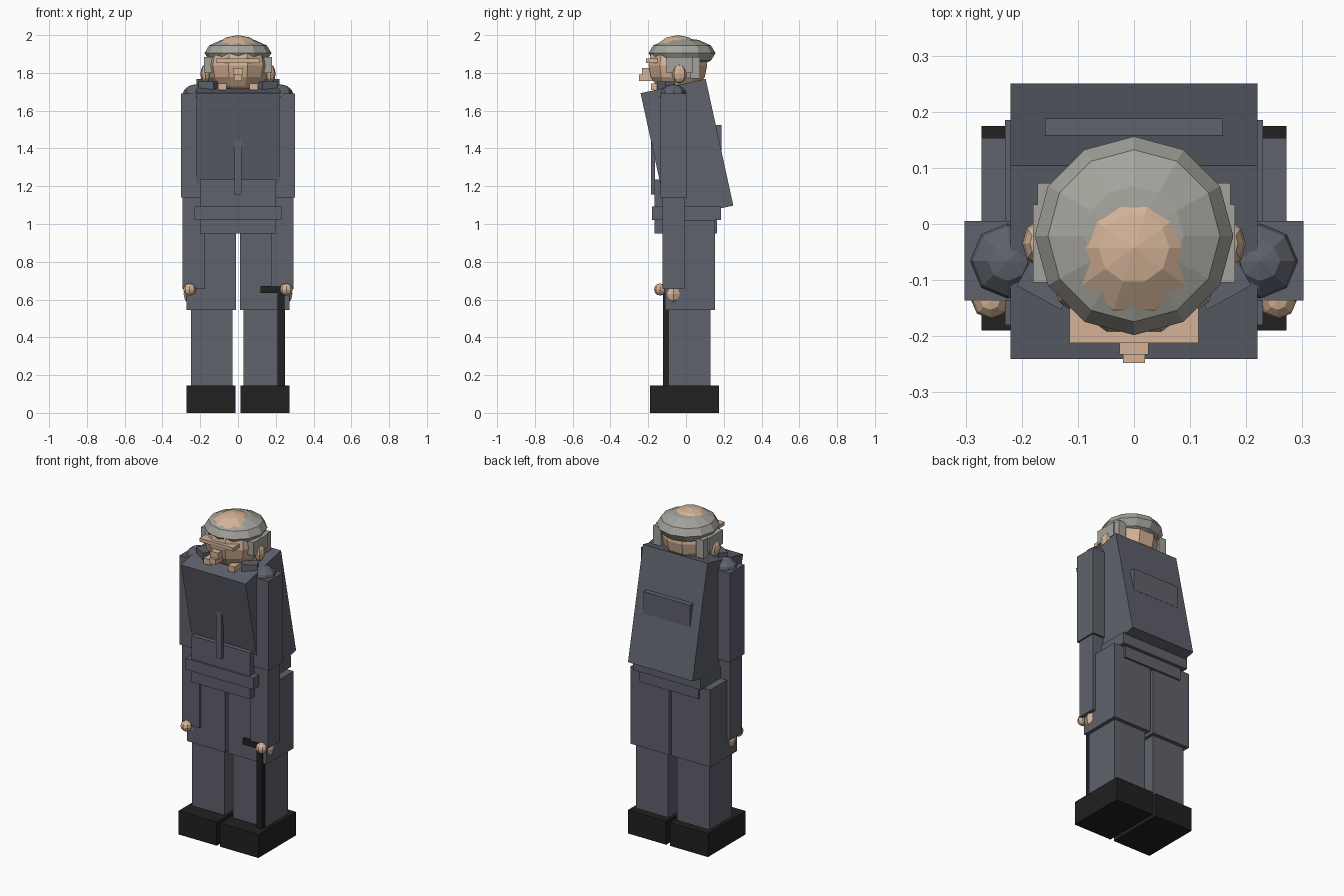
import bpy, bmesh, math
from mathutils import Matrix

if "Cube" in bpy.data.objects:
    bpy.data.objects.remove(bpy.data.objects["Cube"])


def material(name, rgb):
    m = bpy.data.materials.new(name)
    m.diffuse_color = (*rgb, 1)
    m.use_nodes = True
    m.node_tree.nodes["Principled BSDF"].inputs["Base Color"].default_value = m.diffuse_color
    return m


SUIT = material("slate_suit", (0.115, 0.122, 0.15))
SKIN = material("skin", (0.66, 0.45, 0.31))
HAIR = material("grey_hair", (0.37, 0.365, 0.33))
BLACK = material("black", (0.015, 0.015, 0.015))


def finish(name, bm, mat):
    me = bpy.data.meshes.new(name)
    bm.to_mesh(me)
    bm.free()
    me.materials.append(mat)
    ob = bpy.data.objects.new(name, me)
    bpy.context.collection.objects.link(ob)
    return ob


def box(name, mat, x, y, z):
    """Box from (min, max) ranges on each axis."""
    bm = bmesh.new()
    size = [b - a for a, b in (x, y, z)]
    mid = [(a + b) / 2 for a, b in (x, y, z)]
    bmesh.ops.create_cube(bm, size=1, matrix=Matrix.Translation(mid) @ Matrix.Diagonal((*size, 1)))
    return finish(name, bm, mat)


def ball(name, mat, centre, radii, seg=8, rings=6, turn=0):
    """Faceted ellipsoid."""
    bm = bmesh.new()
    bmesh.ops.create_uvsphere(bm, u_segments=seg, v_segments=rings, radius=1,
                              matrix=Matrix.Translation(centre) @ Matrix.Diagonal((*radii, 1))
                              @ Matrix.Rotation(turn, 4, 'Z'))
    return finish(name, bm, mat)


def tilted(name, mat, centre, size, angle, axis):
    bm = bmesh.new()
    bmesh.ops.create_cube(bm, size=1, matrix=Matrix.Translation(centre)
                          @ Matrix.Rotation(angle, 4, axis) @ Matrix.Diagonal((*size, 1)))
    return finish(name, bm, mat)


# Limbs and paired parts
for side, s in (("left", -1), ("right", 1)):
    def pair(a, b):
        return tuple(sorted((s * a, s * b)))

    box(side + "_shoe", BLACK, pair(0.012, 0.272), (-0.19, 0.175), (0, 0.145))
    box(side + "_lower_leg", SUIT, pair(0.03, 0.25), (-0.09, 0.13), (0.14, 0.56))
    box(side + "_upper_leg", SUIT, pair(0.01, 0.272), (-0.11, 0.153), (0.545, 1.02))
    box(side + "_upper_arm", SUIT, pair(0.16, 0.302), (-0.136, 0.005), (1.14, 1.69))
    box(side + "_forearm", SUIT, pair(0.174, 0.293), (-0.125, -0.008), (0.655, 1.15))
    ball(side + "_shoulder", SUIT, (s * 0.225, -0.066, 1.675), (0.071, 0.071, 0.065), 8, 6)
    ball(side + "_hand", SKIN, (s * 0.238, -0.066, 0.63), (0.05, 0.046, 0.062), 8, 6)
    ball(side + "_thumb", SKIN, (s * 0.256, -0.137, 0.653), (0.034, 0.032, 0.032), 8, 6)
    tilted(side + "_collar", SUIT, (s * 0.155, -0.105, 1.72), (0.09, 0.06, 0.07), s * 0.5, 'Z')
    # Head sides
    ball(side + "_ear", SKIN, (s * 0.172, -0.035, 1.795), (0.027, 0.04, 0.05), 8, 6)
    box(side + "_side_hair", HAIR, pair(0.12, 0.18), (-0.104, 0.035), (1.80, 1.885))
    box(side + "_rear_hair", HAIR, pair(0.12, 0.172), (0.025, 0.073), (1.77, 1.885))
    box(side + "_jowl", SKIN, pair(0.06, 0.105), (-0.185, -0.09), (1.71, 1.745))

# Hips, belt and leaning jacket
box("hips", SUIT, (-0.2, 0.2), (-0.168, 0.165), (0.95, 1.235))
box("belt", SUIT, (-0.23, 0.23), (-0.18, 0.185), (1.022, 1.092))
tilted("jacket", SUIT, (0, 0.005, 1.395), (0.44, 0.353, 0.686), math.radians(12.3), 'X')
box("jacket_front_strip", SUIT, (-0.018, 0.018), (-0.186, -0.165), (1.155, 1.5))
box("jacket_back_flap", SUIT, (-0.159, 0.159), (0.10, 0.188), (1.39, 1.525))

# Head and face
ball("head", SKIN, (0, -0.043, 1.84), (0.165, 0.163, 0.16), 10, 8, math.radians(18))
ball("hair_ring", HAIR, (0, -0.021, 1.905), (0.177, 0.177, 0.08), 12, 6)
box("brow", SKIN, (-0.115, 0.115), (-0.212, -0.15), (1.853, 1.875))
box("nose_bridge", SKIN, (-0.026, 0.026), (-0.233, -0.17), (1.785, 1.827))
box("nose_tip", SKIN, (-0.02, 0.02), (-0.248, -0.17), (1.757, 1.792))

# Walking cane
box("cane_shaft", BLACK, (0.21, 0.247), (-0.121, -0.086), (0.0, 0.65))
box("cane_handle", BLACK, (0.12, 0.25), (-0.128, -0.086), (0.636, 0.672))
